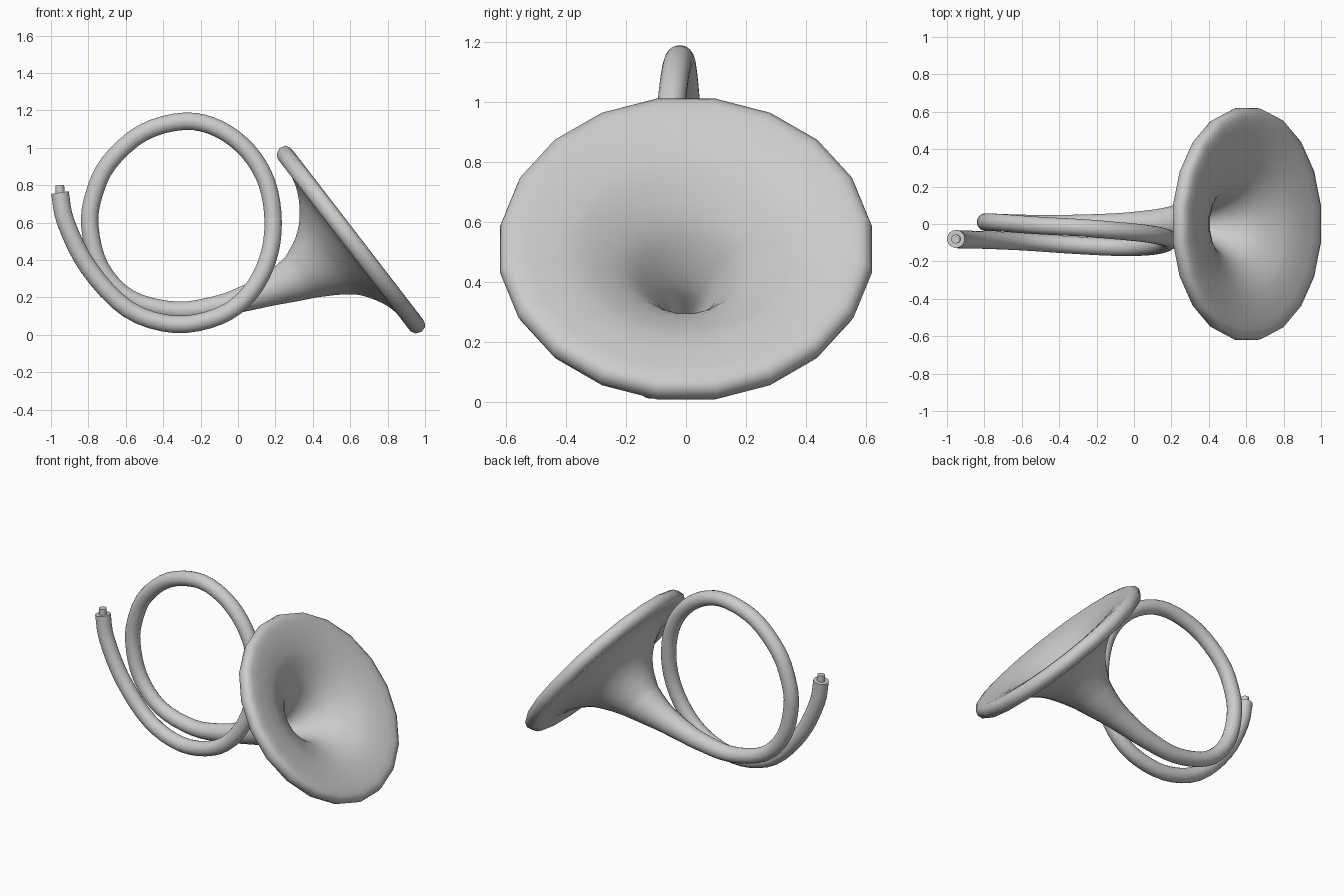
import bpy, bmesh, math
from mathutils import Vector

if "Cube" in bpy.data.objects:
    bpy.data.objects.remove(bpy.data.objects["Cube"])

SIDES = 20
CENTRE = Vector((0.6025, 0, 0.5075))      # middle of the bell mouth
AXIS = Vector((0.792, 0, 0.610)).normalized()
DOWN = Vector((AXIS.z, 0, -AXIS.x))       # in-plane direction of the mouth


def smooth_path(pts, steps):
    """Catmull-Rom through points of any dimension."""
    pts = [Vector(p) for p in pts]
    ext = [2 * pts[0] - pts[1]] + pts + [2 * pts[-1] - pts[-2]]
    out = []
    for i in range(1, len(ext) - 2):
        p0, p1, p2, p3 = ext[i - 1:i + 3]
        for k in range(steps):
            t = k / steps
            out.append(0.5 * (2 * p1 + (p2 - p0) * t
                              + (2 * p0 - 5 * p1 + 4 * p2 - p3) * t * t
                              + (3 * p1 - p0 - 3 * p2 + p3) * t ** 3))
    return out + [pts[-1]]


def loft(name, rings):
    """Skin circles given as (centre, tangent, radius), capped at both ends."""
    bm = bmesh.new()
    loops = []
    for c, t, r in rings:
        side = Vector((0, 1, 0))
        side = (side - t * side.dot(t)).normalized()
        up = t.cross(side)
        angles = [2 * math.pi * (i + 0.5) / SIDES for i in range(SIDES)]
        loops.append([bm.verts.new(c + r * (math.cos(a) * side + math.sin(a) * up))
                      for a in angles])
    for a, b in zip(loops, loops[1:]):
        for i in range(SIDES):
            j = (i + 1) % SIDES
            bm.faces.new((a[i], a[j], b[j], b[i]))
    bm.faces.new(loops[0][::-1])
    bm.faces.new(loops[-1])
    bmesh.ops.recalc_face_normals(bm, faces=bm.faces)
    me = bpy.data.meshes.new(name)
    bm.to_mesh(me)
    bm.free()
    ob = bpy.data.objects.new(name, me)
    bpy.context.collection.objects.link(ob)
    bpy.ops.object.select_all(action='DESELECT')
    bpy.context.view_layer.objects.active = ob
    ob.select_set(True)
    bpy.ops.object.shade_smooth_by_angle(angle=math.radians(50))
    return ob


def on_axis(a, off):
    return CENTRE + AXIS * a + DOWN * off


# Coiled tube: x, y, z, radius
tube = [
    (-0.952, -0.08, 0.76, 0.048), (-0.92, -0.083, 0.60, 0.048),
    (-0.80, -0.085, 0.36, 0.048), (-0.59, -0.095, 0.138, 0.047),
    (-0.34, -0.112, 0.056, 0.047), (-0.10, -0.124, 0.10, 0.047),
    (0.06, -0.122, 0.22, 0.047), (0.158, -0.107, 0.40, 0.047),
    (0.188, -0.085, 0.60, 0.047), (0.155, -0.068, 0.81, 0.047),
    (0.055, -0.05, 0.98, 0.047), (-0.10, -0.035, 1.10, 0.047),
    (-0.285, -0.02, 1.142, 0.047), (-0.51, -0.008, 1.08, 0.047),
    (-0.69, 0.005, 0.92, 0.047), (-0.77, 0.01, 0.75, 0.047),
    (-0.792, 0.01, 0.58, 0.047), (-0.735, 0.008, 0.36, 0.047),
    (-0.58, 0.003, 0.195, 0.047), (-0.33, 0, 0.128, 0.05),
    (-0.10, 0, 0.155, 0.058), (0.04, 0, 0.195, 0.07),
]
# Throat where the tube turns into the bell: axis position, offset, radius
for a, off, r in ((-0.52, -0.055, 0.086), (-0.42, -0.025, 0.111), (-0.33, -0.004, 0.139)):
    tube.append((*on_axis(a, off), r))

path = smooth_path(tube, 4)
pos = [Vector(p[:3]) for p in path]
last = len(pos) - 1
rings = []
for i, p in enumerate(path):
    t = (pos[min(i + 1, last)] - pos[max(i - 1, 0)]).normalized()
    blend = max(0, 1 - (last - i) / 12)          # ease towards the bell axis
    rings.append((pos[i], t.lerp(AXIS, blend).normalized(), p[3]))

# Flared bell, rolled rim and the thick-walled funnel inside
flare = [(-0.33, -0.004, 0.139), (-0.225, 0.003, 0.196), (-0.14, 0, 0.268),
         (-0.07, 0, 0.38), (-0.04, 0, 0.48)]
rim = [(-0.044, 0, 0.555), (-0.045, 0, 0.59), (-0.03, 0, 0.616), (0, 0, 0.628),
       (0.03, 0, 0.62), (0.043, 0, 0.60), (0.047, 0, 0.575), (0.043, 0, 0.53)]
inner = [(0.033, 0, 0.46), (0, 0, 0.35), (-0.085, 0, 0.213),
         (-0.18, 0.003, 0.134), (-0.30, 0, 0.07), (-0.42, -0.025, 0.03)]
profile = smooth_path(flare, 3)[1:] + [Vector(p) for p in rim] + smooth_path(inner, 3)
rings += [(on_axis(p[0], p[1]), AXIS, p[2]) for p in profile]
loft("horn_body", rings)

# Mouthpiece stub
d = Vector((-0.04, 0, 1)).normalized()
base = Vector((-0.951, -0.08, 0.75))
loft("mouthpiece_stub", [(base, d, 0.024), (base + d * 0.05, d, 0.024)])
